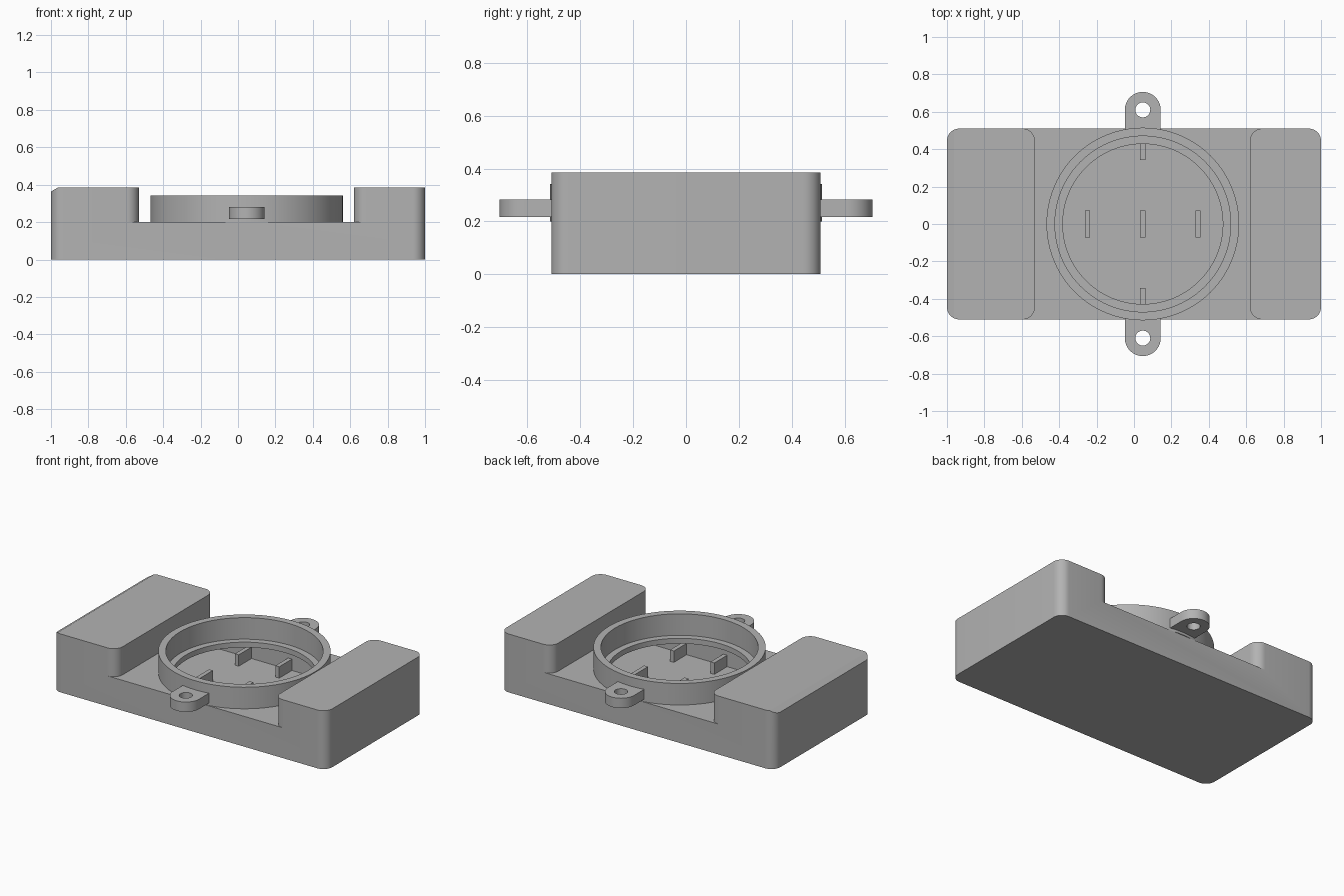
import bpy, bmesh
from math import sin, cos, pi, radians

old = bpy.data.objects.get("Cube")
if old:
    bpy.data.objects.remove(old, do_unlink=True)

grey = bpy.data.materials.new("grey_plastic")
grey.use_nodes = True
GREY = (0.45, 0.45, 0.45, 1)
grey.diffuse_color = GREY
grey.node_tree.nodes["Principled BSDF"].inputs["Base Color"].default_value = GREY

HALF_Y, DECK, TOP = 0.51, 0.2, 0.385     # case half depth, deck and block heights
LEFT, RIGHT, FILLET = -0.53, 0.62, 0.065  # inner block faces, corner radius
CX = 0.047                                # socket axis


def arc(x, y, r, a0, a1, n=10):
    """Points on an arc, angles in degrees."""
    angles = [radians(a0 + (a1 - a0) * i / n) for i in range(n + 1)]
    return [(x + r * cos(a), y + r * sin(a)) for a in angles]


def prism(name, outline, z0, z1):
    """Extrude a closed xy outline from z0 to z1."""
    bm = bmesh.new()
    face = bm.faces.new([bm.verts.new((x, y, z0)) for x, y in outline])
    new = bmesh.ops.extrude_face_region(bm, geom=[face])["geom"]
    bmesh.ops.translate(bm, vec=(0, 0, z1 - z0),
                        verts=[v for v in new if isinstance(v, bmesh.types.BMVert)])
    bmesh.ops.recalc_face_normals(bm, faces=bm.faces)
    mesh = bpy.data.meshes.new(name)
    bm.to_mesh(mesh)
    bm.free()
    mesh.materials.append(grey)
    obj = bpy.data.objects.new(name, mesh)
    bpy.context.collection.objects.link(obj)
    return obj


def box(name, x0, x1, y0, y1, z0, z1):
    return prism(name, [(x0, y0), (x1, y0), (x1, y1), (x0, y1)], z0, z1)


def disc(name, x, y, r, z0, z1, n=96):
    return prism(name, arc(x, y, r, 0, 360, n)[:-1], z0, z1)


def cut(obj, cutter):
    """Subtract the cutter and remove it."""
    cutter.hide_render = True
    mod = obj.modifiers.new("cut", "BOOLEAN")
    mod.operation, mod.solver, mod.object = "DIFFERENCE", "EXACT", cutter
    select(obj)
    bpy.ops.object.modifier_apply(modifier=mod.name)
    bpy.data.objects.remove(cutter, do_unlink=True)


def select(obj):
    bpy.ops.object.select_all(action="DESELECT")
    obj.select_set(True)
    bpy.context.view_layer.objects.active = obj


def smooth(obj):
    select(obj)
    bpy.ops.object.shade_smooth_by_angle(angle=radians(28))


# Case: rounded slab with a channel that leaves a raised block at each end
r = FILLET
ix, iy = 1 - r, HALF_Y - r
case = prism("case", arc(ix, iy, r, 0, 90) + arc(-ix, iy, r, 90, 180)
             + arc(-ix, -iy, r, 180, 270) + arc(ix, -iy, r, 270, 360), 0, TOP)
far = HALF_Y + 0.1
channel = ([(LEFT - r, -far), (RIGHT + r, -far)]
           + arc(RIGHT + r, -iy, r, 270, 180) + arc(RIGHT + r, iy, r, 180, 90)
           + [(RIGHT + r, far), (LEFT - r, far)]
           + arc(LEFT - r, iy, r, 90, 0) + arc(LEFT - r, -iy, r, 0, -90))
cut(case, prism("channel_cutter", channel, DECK, TOP + 0.1))

# Slanted top edge on the right end block
bevel = prism("bevel_cutter", [(-1.04, 0.34), (-0.963, TOP), (-0.963, 0.45), (-1.04, 0.45)], -0.6, 0.6)
for v in bevel.data.vertices:
    v.co = (v.co.x, -v.co.z, v.co.y)
cut(case, bevel)

# Hollow interior and the round opening in the deck
FLOOR = 0.035
cut(case, box("cavity_cutter", -0.96, 0.96, -0.475, 0.475, FLOOR, 0.165))
cut(case, disc("opening_cutter", CX, 0, 0.428, 0.1, 0.3))
smooth(case)

# Socket collar around the opening
collar = disc("collar", CX, 0, 0.515, DECK, 0.342)
cut(collar, disc("collar_bore", CX, 0, 0.47, 0.1, 0.5))
smooth(collar)

# Screw ears, front and back
for name, side in (("front_ear", -1), ("back_ear", 1)):
    outline = arc(CX, 0.61, 0.096, 0, 180, 32) + [(CX - 0.096, 0.48), (CX + 0.096, 0.48)]
    ear = prism(name, [(x, side * y) for x, y in outline], 0.217, 0.282)
    cut(ear, disc("screw_hole", CX, side * 0.61, 0.04, 0.1, 0.4, 32))
    smooth(ear)

# Ribs standing in a grid on the cavity floor
for i in (-1, 0, 1):
    for j in (-1, 0, 1):
        x, y = CX + i * 0.295, j * 0.415
        box(f"rib_{i + 2}_{j + 2}", x - 0.014, x + 0.014, y - 0.073, y + 0.073, FLOOR - 0.01, 0.11)
